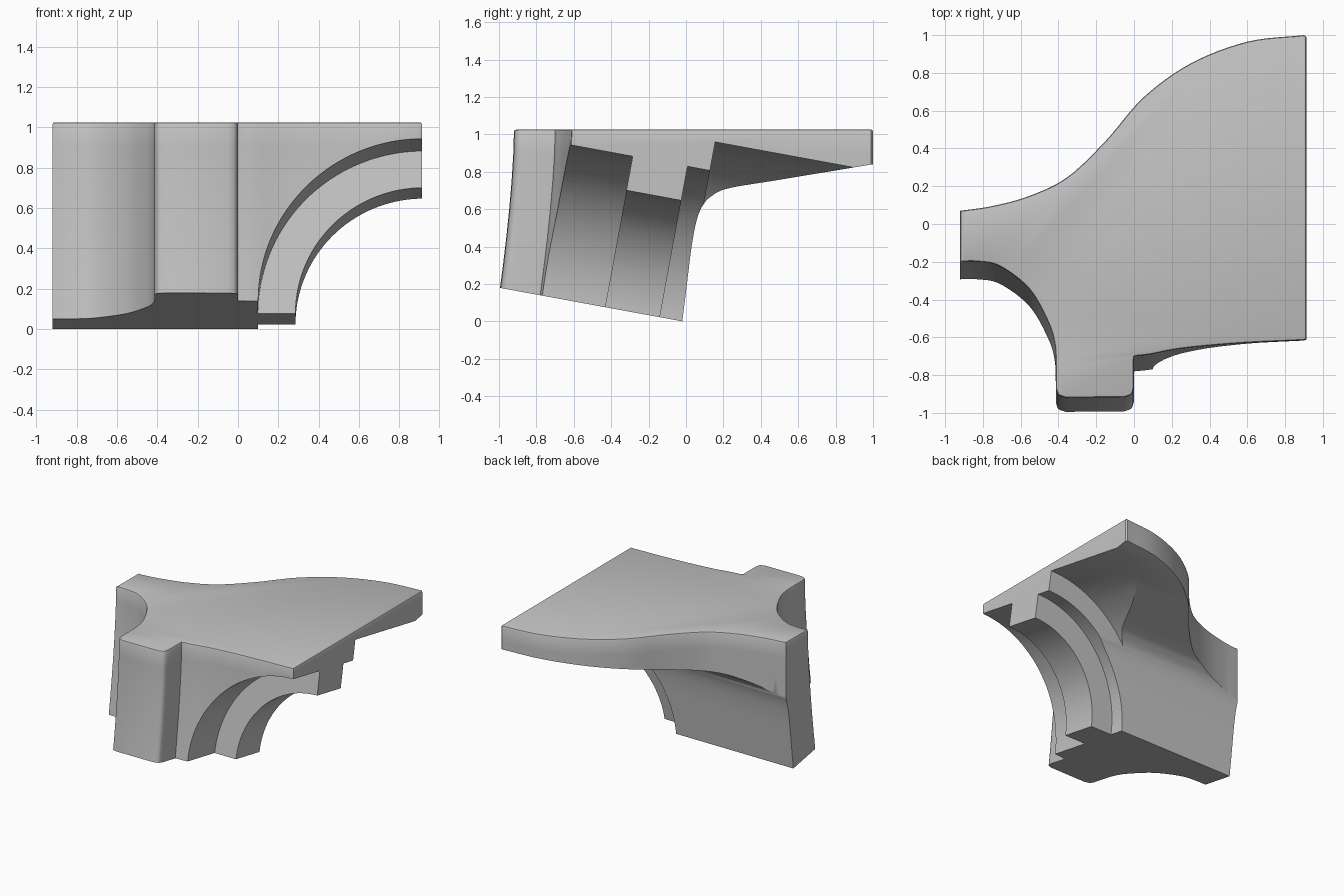
import bpy, bmesh, math
from mathutils import Vector

cube = bpy.data.objects.get("Cube")
if cube:
    bpy.data.objects.remove(cube)

stone = bpy.data.materials.new("plain grey stone")
stone.use_nodes = True
stone.diffuse_color = (0.55, 0.55, 0.55, 1)
stone.node_tree.nodes["Principled BSDF"].inputs["Base Color"].default_value = (0.55, 0.55, 0.55, 1)

TOP = 1.025
TILT = math.radians(10.4)          # lean of the springing and the arches


def spline(pts, steps=6):
    """Smooth curve through the points."""
    p = [Vector(q) for q in pts]
    p = [2 * p[0] - p[1]] + p + [2 * p[-1] - p[-2]]
    out = []
    for a, b, c, d in zip(p, p[1:], p[2:], p[3:]):
        for i in range(steps):
            t = i / steps
            out.append(0.5 * (2 * b + (c - a) * t + (2 * a - 5 * b + 4 * c - d) * t * t
                              + (3 * b - a - 3 * c + d) * t ** 3))
    return [tuple(v) for v in out] + [tuple(pts[-1])]


def loft(name, rings):
    """Closed solid through rings of equal length; returns the object."""
    bm = bmesh.new()
    loops = [[bm.verts.new(v) for v in ring] for ring in rings]
    n = len(loops[0])
    for low, high in zip(loops, loops[1:]):
        for i in range(n):
            j = (i + 1) % n
            bm.faces.new((low[i], low[j], high[j], high[i]))
    bm.faces.new(loops[0][::-1])
    bm.faces.new(loops[-1])
    bmesh.ops.recalc_face_normals(bm, faces=bm.faces)
    mesh = bpy.data.meshes.new(name)
    bm.to_mesh(mesh)
    bm.free()
    ob = bpy.data.objects.new(name, mesh)
    bpy.context.collection.objects.link(ob)
    return ob


def tilted(x, v, w):
    """Point in the leaning frame: v up, w towards the front."""
    c, s = math.cos(TILT), math.sin(TILT)
    return (x, -0.02 - w * c + v * s, w * s + v * c)


# Plan outline: back curve, front web, pier, then the concave notch
outline = spline([(-0.92, 0.07), (-0.75, 0.095), (-0.55, 0.15), (-0.35, 0.25), (-0.15, 0.44),
                  (0.05, 0.67), (0.3, 0.85), (0.6, 0.965), (0.9, 1.0)])
outline += [(0.912, 0.99), (0.912, -0.61)]
outline += spline([(0.9, -0.615), (0.55, -0.632), (0.25, -0.66), (0.09, -0.69), (0.0, -0.70)], 4)
outline += spline([(0.0, -0.86), (-0.012, -0.9), (-0.05, -0.917)], 3)
outline += spline([(-0.36, -0.92), (-0.4, -0.905), (-0.414, -0.87)], 3)
outline += spline([(-0.414, -0.76), (-0.42, -0.64), (-0.455, -0.52), (-0.555, -0.345),
                   (-0.71, -0.225), (-0.83, -0.2), (-0.92, -0.2)])


def ring(z, inset=0.0):
    """Outline at height z, the front flaring forwards towards the foot."""
    flare = 0.1 * max(0.0, 1 - z) ** 1.5
    pts = [(x, y - flare * min(1, max(0, -y / 0.15))) for x, y in outline]
    out = []
    for i, (x, y) in enumerate(pts):
        d = Vector(pts[(i + 1) % len(pts)]) - Vector(pts[i - 1])
        d.normalize()
        out.append((x + d.y * inset, y - d.x * inset, z))
    return out


heights = [-0.1, 0.05, 0.18, 0.3, 0.45, 0.6, 0.75, 0.9, TOP - 0.012]
body = loft("vault_springer", [ring(z) for z in heights] + [ring(TOP - 0.003, 0.004), ring(TOP, 0.012)])
body.data.materials.append(stone)


def arch_cutter(name, r, w0, w1):
    """Quarter arch opening of radius r between two depths."""
    n = 40
    prof = [(0.92 - r * math.cos(math.pi / 2 * i / n), r * math.sin(math.pi / 2 * i / n))
            for i in range(n + 1)]
    prof += [(1.3, r), (1.3, -0.4), (0.92 - r, -0.4)]
    return loft(name, [[tilted(x, v, w) for x, v in prof] for w in (w0, w1)])


# Back cove running along x
cove = spline([(-0.02, 0.0), (0.005, 0.2), (0.03, 0.4), (0.057, 0.54), (0.09, 0.62),
               (0.14, 0.672), (0.23, 0.712), (0.5, 0.757), (1.0, 0.84)], 5)
cove += [(1.4, 0.9), (1.4, -0.5), (-0.07, -0.5)]

cutters = [
    arch_cutter("rib_soffit_cutter", 0.635, -2, 2),
    arch_cutter("front_step_cutter", 0.82, 0.42, 2.1),
    arch_cutter("back_step_cutter", 0.82, -2.1, 0.122),
    arch_cutter("cross_vault_cutter", 0.975, -2.2, 0.0),
    loft("cove_cutter", [[(x, y, z) for y, z in cove] for x in (-1.5, 1.5)]),
    loft("foot_cutter", [[tilted(x, v, w) for v, w in ((0, -1), (0, 2), (-1, 2), (-1, -1))]
                         for x in (-1.6, 1.6)]),
]

# Carve the block
bpy.context.view_layer.objects.active = body
for cutter in cutters:
    cutter.hide_render = True
    mod = body.modifiers.new(cutter.name, 'BOOLEAN')
    mod.operation = 'DIFFERENCE'
    mod.solver = 'EXACT'
    mod.object = cutter
    bpy.ops.object.modifier_apply(modifier=mod.name)
    bpy.data.objects.remove(cutter)

# Smooth shading with crisp arrises
bpy.ops.object.select_all(action='DESELECT')
body.select_set(True)
bpy.ops.object.shade_smooth_by_angle(angle=math.radians(30))
